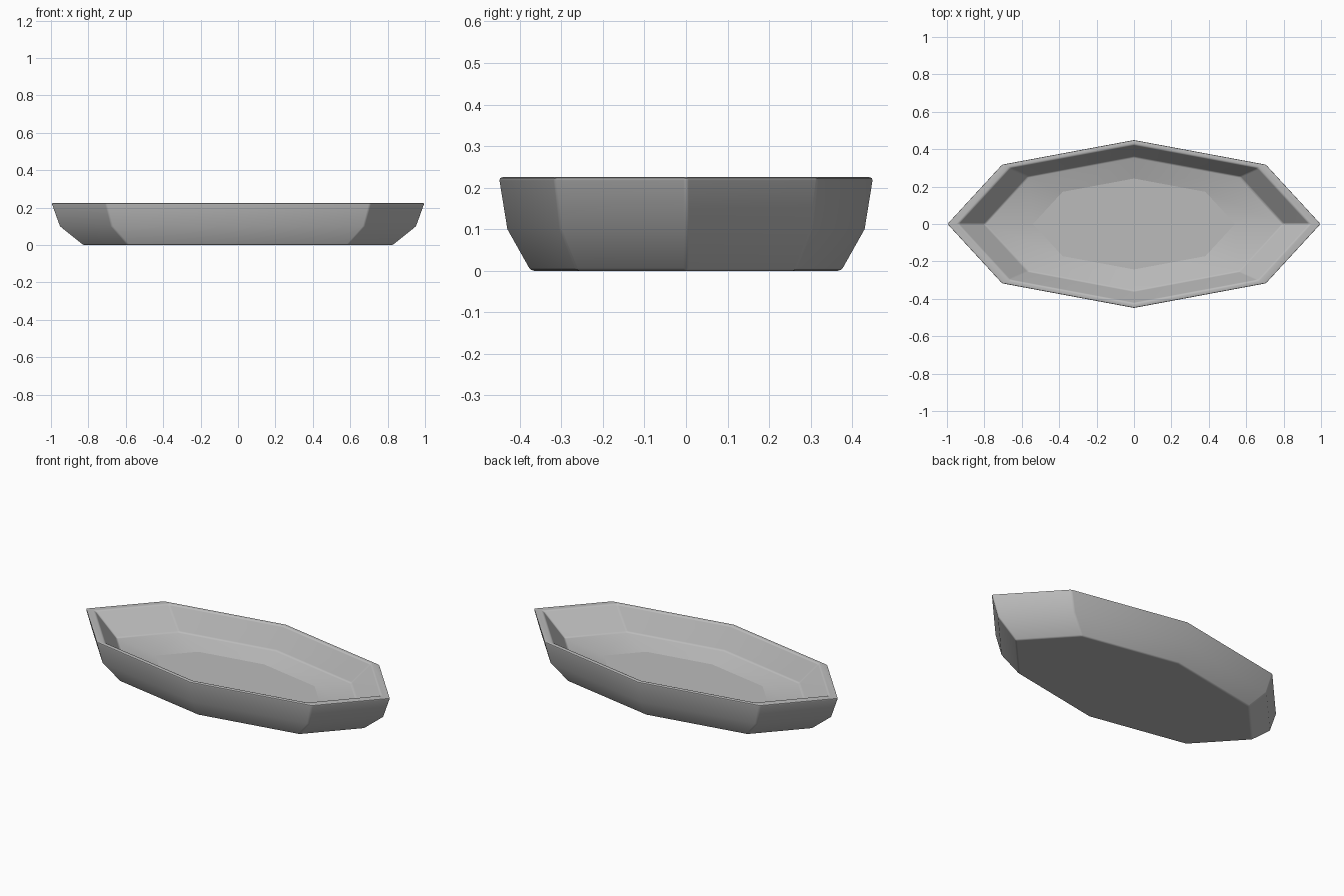
import bpy
import bmesh
import math

cube = bpy.data.objects.get("Cube")
if cube:
    bpy.data.objects.remove(cube, do_unlink=True)

SIDES = 8
HALF_WIDTH = 0.45

# Section of the dish as (scale, height): underside, outer wall, rim, inner wall, floor
PROFILE = [(0.83, 0.0), (0.955, 0.10), (1.0, 0.225),
           (0.94, 0.225), (0.80, 0.10), (0.54, 0.065)]


def plain_material(name, colour):
    mat = bpy.data.materials.new(name)
    mat.use_nodes = True
    mat.diffuse_color = colour
    mat.node_tree.nodes["Principled BSDF"].inputs["Base Color"].default_value = colour
    return mat


def octagon(bm, scale, z):
    angles = [math.tau * i / SIDES for i in range(SIDES)]
    return [bm.verts.new((scale * math.cos(a), scale * HALF_WIDTH * math.sin(a), z))
            for a in angles]


# Loft the stretched octagons into one closed shell
bm = bmesh.new()
rings = [octagon(bm, s, z) for s, z in PROFILE]
for low, high in zip(rings, rings[1:]):
    for i in range(SIDES):
        j = (i + 1) % SIDES
        bm.faces.new((low[i], low[j], high[j], high[i]))
bm.faces.new(list(reversed(rings[0])))
floor = bm.faces.new(rings[-1])
bmesh.ops.recalc_face_normals(bm, faces=bm.faces)

# Crisp border round the flat floor
for edge in floor.edges:
    edge.smooth = False

# Narrow rounding on the strong corners only
corners = [e for e in bm.edges
           if e.smooth and e.calc_face_angle(0) > math.radians(28)]
bmesh.ops.bevel(bm, geom=corners, offset=0.008, offset_type='OFFSET',
                segments=2, profile=0.5, affect='EDGES', clamp_overlap=True)

mesh = bpy.data.meshes.new("dish")
bm.to_mesh(mesh)
bm.free()
dish = bpy.data.objects.new("dish", mesh)
bpy.context.collection.objects.link(dish)
mesh.materials.append(plain_material("grey", (0.5, 0.5, 0.5, 1.0)))

# Smooth shading with flat-looking large faces
bpy.ops.object.select_all(action='DESELECT')
dish.select_set(True)
bpy.context.view_layer.objects.active = dish
bpy.ops.object.shade_smooth_by_angle(angle=math.radians(50), keep_sharp_edges=True)
weighted = dish.modifiers.new("even_shading", 'WEIGHTED_NORMAL')
weighted.keep_sharp = True
